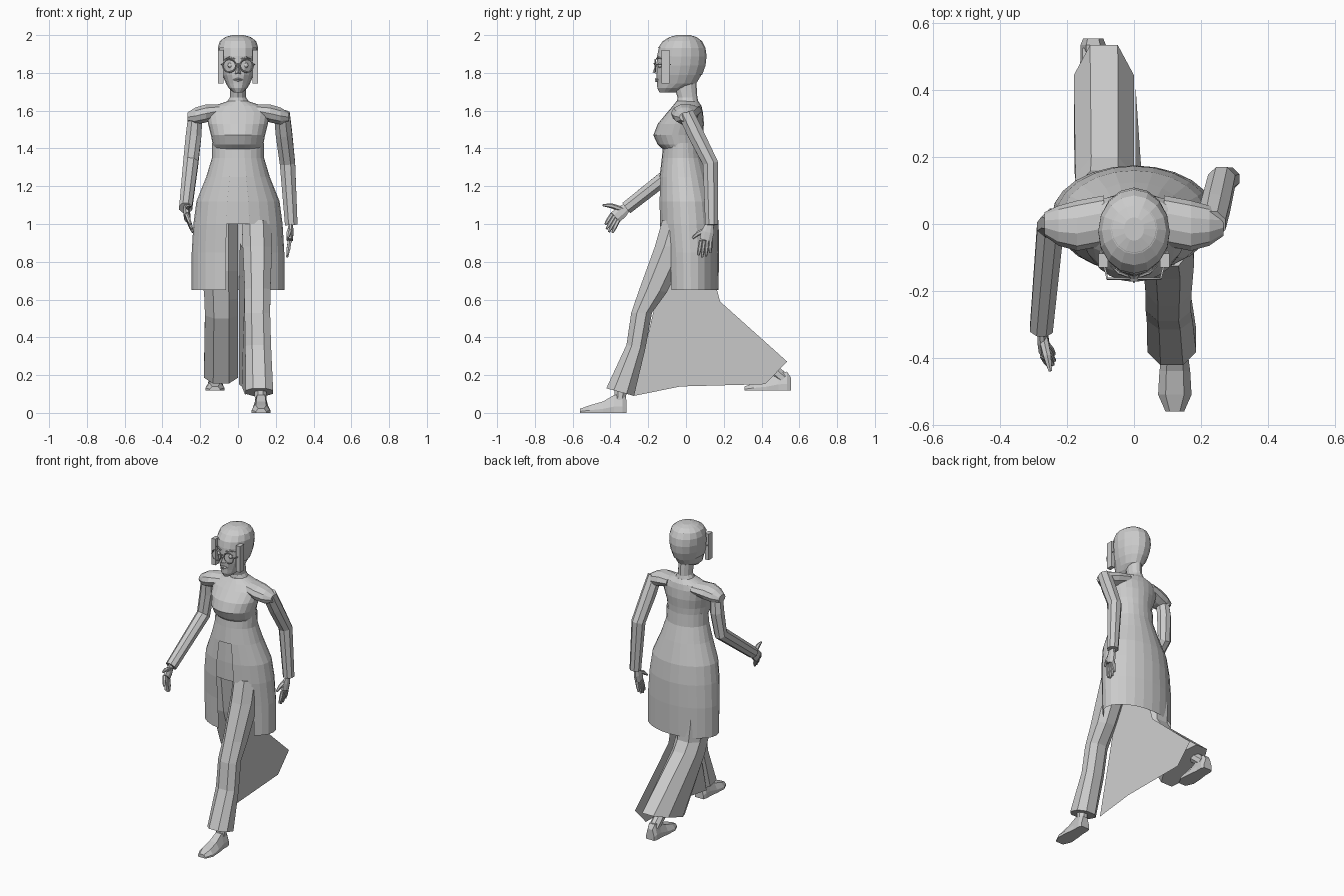
import bpy, bmesh, math
from math import sin, cos, pi
from mathutils import Vector as V

cube = bpy.data.objects.get("Cube")
if cube:
    bpy.data.objects.remove(cube, do_unlink=True)

grey = bpy.data.materials.new("plain grey")
grey.use_nodes = True
grey.diffuse_color = (0.6, 0.6, 0.6, 1)
grey.node_tree.nodes["Principled BSDF"].inputs["Base Color"].default_value = (0.6, 0.6, 0.6, 1)


def finish(name, bm):
    bmesh.ops.recalc_face_normals(bm, faces=bm.faces)
    mesh = bpy.data.meshes.new(name)
    bm.to_mesh(mesh)
    bm.free()
    mesh.materials.append(grey)
    ob = bpy.data.objects.new(name, mesh)
    bpy.context.collection.objects.link(ob)
    return ob


def loft(name, rings, caps=True, skip=None):
    """Skin a list of equal-length point rings."""
    bm = bmesh.new()
    rows = [[bm.verts.new(p) for p in ring] for ring in rings]
    n = len(rows[0])
    for i in range(len(rows) - 1):
        for k in range(n):
            if skip and skip(i, k):
                continue
            j = (k + 1) % n
            bm.faces.new((rows[i][k], rows[i][j], rows[i + 1][j], rows[i + 1][k]))
    if caps:
        bm.faces.new(rows[0])
        bm.faces.new(rows[-1])
    return finish(name, bm)


def level(z, rx, y0, y1, n=24):
    """Horizontal oval ring starting at the front."""
    cy, ry = (y0 + y1) / 2, (y1 - y0) / 2
    return [V((rx * sin(2 * pi * k / n), cy - ry * cos(2 * pi * k / n), z)) for k in range(n)]


def chamfered(x0, x1, y0, z0, y1, z1):
    """Eight-sided boxy ring, tilted from front height z0 to back height z1."""
    ring = []
    for k in range(8):
        a = (k + 0.5) * pi / 4
        u, w = (max(-1, min(1, 1.2 * f(a))) for f in (cos, sin))
        t = (w + 1) / 2
        ring.append(V(((x0 + x1) / 2 + u * (x1 - x0) / 2, y0 + t * (y1 - y0), z0 + t * (z1 - z0))))
    return ring


def tube(name, pts, radii, n=8, flat=1.0):
    """Round or flattened tube along a path; flat scales its x-ward thickness."""
    pts = [V(p) for p in pts]
    rings = []
    for i, p in enumerate(pts):
        t = (pts[min(i + 1, len(pts) - 1)] - pts[max(i - 1, 0)]).normalized()
        ref = V((1, 0, 0)) if abs(t.x) < 0.8 else V((0, 0, 1))
        v = t.cross(ref).normalized()
        u = v.cross(t)
        rings.append([p + radii[i] * (flat * u * cos(2 * pi * (k + .5) / n) + v * sin(2 * pi * (k + .5) / n))
                      for k in range(n)])
    return loft(name, rings)


def box(name, x0, x1, y0, y1, z0, z1):
    return loft(name, [[V((x, y, z)) for x, y in ((x0, y0), (x1, y0), (x1, y1), (x0, y1))] for z in (z0, z1)])


# Long coat, open at the front, over an inner torso
coat = [(.65, .245, -.12, .172), (.85, .245, -.128, .175), (1.0, .236, -.143, .173),
        (1.12, .22, -.145, .16), (1.25, .168, -.14, .125), (1.35, .138, -.128, .095), (1.43, .138, -.12, .088)]


def opening(i, k):
    return (i < 2 and k in (23, 0, 1, 2)) or (i in (2, 3) and k in (23, 0))


loft("coat", [level(*c) for c in coat], caps=False, skip=opening)
loft("inner_torso", [level(z, rx * .96, y0 + .008, y1 - .008) for z, rx, y0, y1 in coat[2:]])

# Bodice, neck and shoulders
bodice = [(1.385, .125, -.11, .085), (1.42, .134, -.15, .088), (1.47, .143, -.173, .09),
          (1.53, .158, -.15, .095), (1.59, .17, -.1, .09), (1.625, .13, -.07, .082), (1.65, .055, -.05, .065)]
loft("bodice", [level(*b) for b in bodice])
loft("neck", [level(z, rx, y0, y1, 12) for z, rx, y0, y1 in
              ((1.63, .07, -.05, .07), (1.67, .043, -.045, .06), (1.75, .042, -.07, .055))])
for s, side in ((1, "left"), (-1, "right")):
    rings = [[V((s * x, y + ry * cos(k * pi / 5), z + rz * sin(k * pi / 5))) for k in range(10)]
             for x, y, z, ry, rz in ((.09, .01, 1.6, .075, .035), (.17, -.005, 1.585, .075, .05),
                                     (.225, -.005, 1.572, .06, .047), (.268, 0, 1.566, .035, .025))]
    loft(side + "_shoulder", rings)

# Sleeves
tube("left_sleeve", [(.232, 0, 1.585), (.243, .05, 1.48), (.262, .13, 1.32), (.282, .135, .995)],
     [.045, .047, .044, .036])
tube("right_sleeve", [(-.225, .0, 1.585), (-.235, .005, 1.47), (-.25, -.01, 1.325), (-.277, -.315, 1.085)],
     [.04, .045, .043, .037])


# Hands: a palm, four fingers and a thumb
def hand(side, wrist, knuckle, tips, spread, thumb):
    wrist, knuckle, tips, spread = V(wrist), V(knuckle), V(tips), V(spread)
    tube(side + "_palm", [wrist, wrist.lerp(knuckle, .5), knuckle], [.024, .036, .036], 8, .5)
    for f in range(4):
        off = spread * (f - 1.5)
        mid = knuckle.lerp(tips, .5) + off * 1.1
        end = knuckle.lerp(tips, (.85, 1, .97, .8)[f]) + off * 1.2
        tube(f"{side}_finger_{f + 1}", [knuckle + off, mid, end], [.011, .011, .006], 6)
    tube(side + "_thumb", [wrist.lerp(knuckle, .3), wrist.lerp(V(thumb), .65), thumb], [.015, .013, .006], 6)


hand("left", (.28, .125, 1.0), (.274, .105, .915), (.26, .095, .825), (0, .017, .002), (.262, .035, .925))
hand("right", (-.277, -.31, 1.09), (-.268, -.375, 1.035), (-.24, -.415, .965), (-.003, -.011, .011), (-.25, -.44, 1.1))

# Trouser legs striding apart, with a joining cloth panel between them
loft("left_trouser", [chamfered(*r) for r in (
    (.02, .175, -.125, 1.02, .06, 1.0), (.025, .18, -.165, .88, .02, .88), (.035, .172, -.245, .66, -.1, .64),
    (.035, .17, -.29, .53, -.18, .53), (.038, .175, -.315, .36, -.215, .34), (.04, .186, -.422, .13, -.275, .09))])
loft("right_trouser", [chamfered(*r) for r in (
    (-.19, 0, -.11, 1.02, .12, 1.0), (-.19, 0, -.08, .75, .15, .75), (-.178, 0, -.035, .6, .16, .62),
    (-.175, 0, -.005, .5, .2, .56), (-.18, 0, .2, .155, .535, .27))])
bm = bmesh.new()
bm.faces.new([bm.verts.new(p) for p in (
    (.04, -.275, .09), (.02, -.03, .14), (.004, .42, .152), (.004, .535, .272),
    (.004, .18, .59), (.01, .1, .9), (.04, -.1, .85))])
finish("cloth_panel", bm)

# Shoes share one shape
for side, s, dy, dz in (("left", 1, 0, 0), ("right", -1, .87, .118)):
    rings = []
    for y, w, h in ((-.315, .03, .07), (-.335, .038, .1), (-.38, .038, .095), (-.44, .046, .06),
                    (-.51, .05, .04), (-.56, .028, .022)):
        prof = ((-1, 0), (1, 0), (1, .35), (.55, 1), (-.55, 1), (-1, .35))
        rings.append([V((s * (.122 + u * w), y + dy, v * h + dz)) for u, v in prof])
    loft(side + "_shoe", rings)
tube("left_ankle", [(.12, -.35, .06), (.118, -.34, .2)], [.033, .036])
tube("right_ankle", [(-.122, .515, .18), (-.12, .4, .28)], [.035, .036])

# Head and hair cap
head = [(1.695, .022, -.14, -.06), (1.72, .05, -.152, .0), (1.745, .064, -.153, .055), (1.79, .083, -.157, .082),
        (1.84, .096, -.156, .1), (1.89, .103, -.153, .106), (1.935, .103, -.143, .1),
        (1.97, .092, -.118, .082), (1.99, .066, -.085, .055), (2.0, .03, -.05, .02)]
loft("head", [level(*h, n=16) for h in head])
cap = [(z - .002, rx + .004, y0 - .005, y1 + .003) for z, rx, y0, y1 in head[3:]]
loft("hair_cap", [level(*h, n=16) for h in cap], caps=False,
     skip=lambda i, k: i < 3 and k in (13, 14, 15, 0, 1, 2))

# Face: nose, lips and brow line
bm = bmesh.new()
nose = [bm.verts.new(p) for p in ((0, -.152, 1.855), (-.016, -.153, 1.795), (.016, -.153, 1.795), (0, -.178, 1.802))]
for tri in ((0, 1, 3), (0, 3, 2), (1, 2, 3)):
    bm.faces.new([nose[i] for i in tri])
finish("nose", bm)
for z, name in ((1.768, "upper_lip"), (1.757, "lower_lip")):
    tube(name, [(-.026, -.144, 1.763), (0, -.157, z), (.026, -.144, 1.763)], [.003, .007, .003], 6)

# Side locks, eyes, brows and round glasses
for s, side in ((1, "left"), (-1, "right")):
    box(side + "_hair_lock", *sorted((s * .078, s * .106)), -.13, -.088, 1.745, 1.92)
    bm = bmesh.new()
    bmesh.ops.create_uvsphere(bm, u_segments=10, v_segments=6, radius=.014)
    bmesh.ops.translate(bm, verts=bm.verts, vec=(s * .042, -.136, 1.84))
    finish(side + "_eye", bm)
    tube(side + "_brow", [(s * .018, -.156, 1.874), (s * .045, -.146, 1.882), (s * .07, -.125, 1.872)],
         [.004, .005, .002], 6)
    rings = []
    for k in range(20):
        a = k * pi / 10
        c, d = V((s * .046, -.164, 1.838)), V((cos(a), 0, sin(a)))
        rings.append([c + d * (.034 + .004 * cos(b * pi / 2)) + V((0, .004 * sin(b * pi / 2), 0)) for b in range(4)])
    loft(side + "_glasses_rim", rings + rings[:1], caps=False)
    tube(side + "_glasses_arm", [(s * .08, -.162, 1.845), (s * .1, -.08, 1.845)], [.004, .004], 4)
tube("glasses_bridge", [(-.014, -.166, 1.845), (0, -.168, 1.849), (.014, -.166, 1.845)], [.004, .004, .004], 4)
